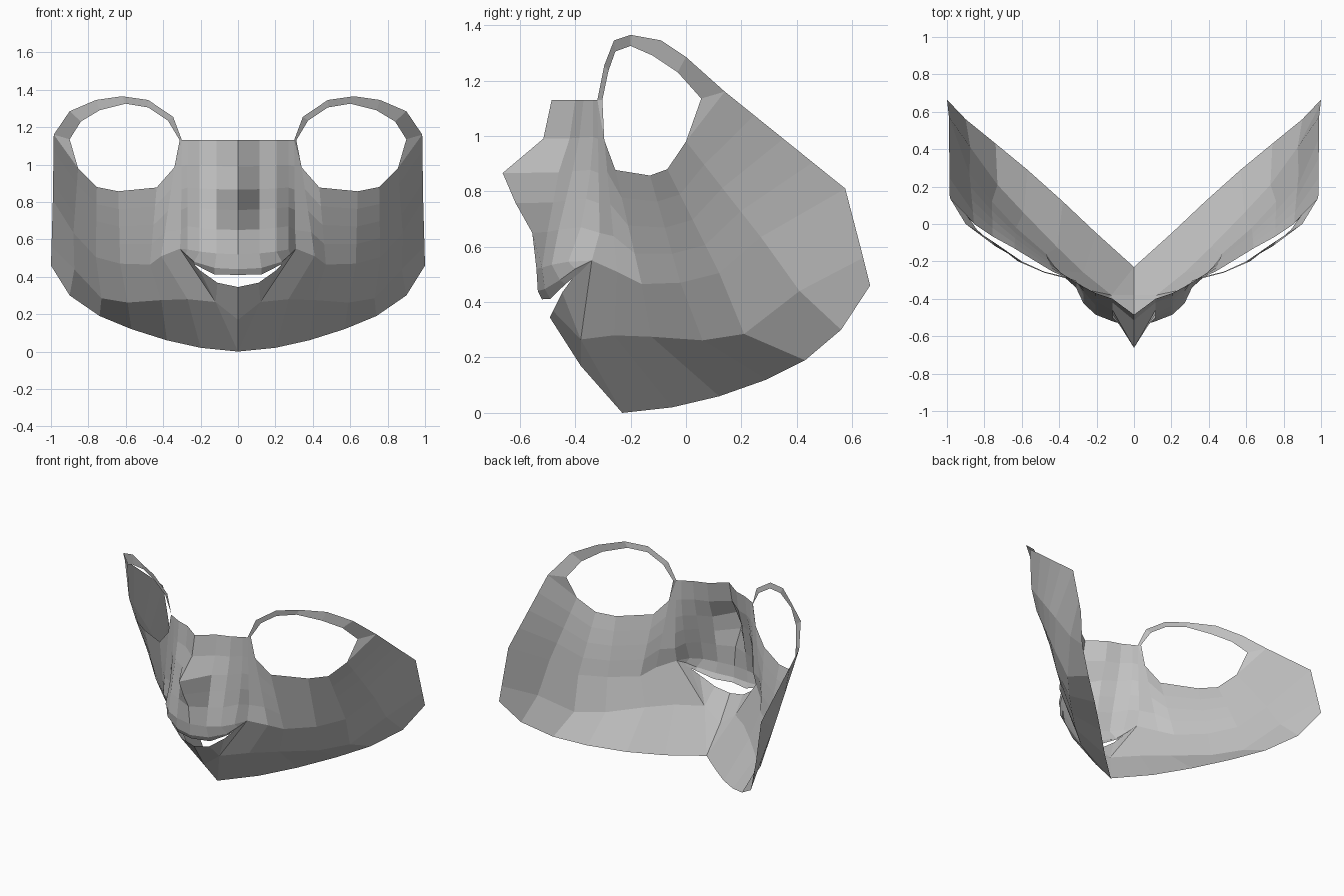
import bpy, bmesh
from mathutils import Vector

if "Cube" in bpy.data.objects:
    bpy.data.objects.remove(bpy.data.objects["Cube"])

grey = bpy.data.materials.new("mask_grey")
grey.diffuse_color = (0.54, 0.54, 0.54, 1)
grey.use_nodes = True
grey.node_tree.nodes["Principled BSDF"].inputs["Base Color"].default_value = grey.diffuse_color


def make(name, faces):
    """Flat-shaded half shell from corner lists, mirrored over x."""
    bm = bmesh.new()
    for f in faces:
        bm.faces.new([bm.verts.new(p) for p in f])
    bmesh.ops.remove_doubles(bm, verts=bm.verts, dist=0.0005)
    me = bpy.data.meshes.new(name)
    bm.to_mesh(me)
    bm.free()
    me.materials.append(grey)
    ob = bpy.data.objects.new(name, me)
    bpy.context.collection.objects.link(ob)
    m = ob.modifiers.new("mirror", "MIRROR")
    m.use_clip = True
    m.merge_threshold = 0.0005
    return ob


def blend(a, b, t):
    """Row of points part of the way from row a to row b."""
    return [Vector(p).lerp(Vector(q), t) for p, q in zip(a, b)]


def strip(a, b, steps=1):
    """Quads between two rows of equal length, split into even steps."""
    out = []
    for s in range(steps):
        lo, hi = blend(a, b, s / steps), blend(a, b, (s + 1) / steps)
        for i in range(len(a) - 1):
            quad = []
            for p in (lo[i], lo[i + 1], hi[i + 1], hi[i]):
                if all((p - q).length > 0.001 for q in quad):
                    quad.append(p)
            if len(quad) > 2:
                out.append(quad)
    return out


corner = (.31, -.34, .55)        # corner of the mouth
crease = (.305, -.312, .65)      # fold between muzzle and cheek
bridge = (.30, -.32, 1.13)       # top of the nose bridge, at the eye
temple = (.985, .14, 1.16)       # outer top of the cheek
eye_outer = (.90, .055, 1.135)   # outer end of the eye opening

# Cheek rows, running from the front to the back edge
jaw = [(0, -.23, 0), (.2, -.05, .02), (.38, .12, .06), (.57, .29, .12),
       (.74, .43, .19), (.90, .56, .30), (1, .665, .46)]
low = [(.12, -.38, .265), (.27, -.26, .28), (.41, -.125, .275), (.59, .06, .262),
       (.73, .21, .285), (.875, .41, .44), (.997, .64, .56)]
mid = [corner, (.41, -.25, .51), (.47, -.16, .465), (.63, -.02, .47),
       (.76, .12, .505), (.88, .27, .635), (.99, .575, .81)]
eye_low = [bridge, (.34, -.295, .985), (.435, -.255, .877), (.64, -.13, .857),
           (.755, -.067, .88), (.855, 0, .98), temple]
upper = [Vector(crease)] + blend(mid, eye_low, .27)[1:]
make("cheek", strip(jaw, low) + strip(low, mid) + strip(mid, upper)
     + strip(upper, eye_low, 3) + [[eye_low[5], temple, eye_outer]])

# Thin rim over the eye opening
rim_in = [(.312, -.302, 1.13), (.375, -.28, 1.235), (.48, -.255, 1.305),
          (.60, -.2, 1.325), (.74, -.12, 1.29), (.84, -.03, 1.23), eye_outer]
rim_out = [bridge, (.347, -.295, 1.255), (.48, -.26, 1.345), (.62, -.2, 1.365),
           (.76, -.09, 1.345), (.90, 0, 1.285), temple]
make("eye_rim", strip(rim_in, rim_out) + [[bridge, rim_in[0], eye_low[1]]])

# Muzzle: each row gives its height and its depths from the ridge outwards
xs = (0, .115, .205, .27)
muzzle = []
for z, *ys in ((1.13, -.485, -.40, -.37, -.335),
               (.99, -.515, -.42, -.385, -.335),
               (.866, -.662, -.46, -.41, -.345),
               (.757, -.615, -.48, -.435, -.36),
               (.65, -.555, -.50, -.46, -.38),
               (.52, -.54, -.52, -.485, -.425)):
    t = (1.13 - z) / .48
    row = [(x, y, z + .025 * t * (x / .3) ** 2) for x, y in zip(xs, ys)]
    edge = Vector(bridge).lerp(Vector(crease), t) if t < 1.1 else corner
    muzzle.append(row + [edge])
# Upper lip, rolled under at the mouth opening
muzzle.append([(0, -.535, .44), (.125, -.51, .447), (.235, -.455, .48),
               (.28, -.40, .52), corner])
muzzle.append([(0, -.52, .41), (.125, -.49, .412), (.23, -.435, .465),
               (.27, -.385, .505), corner])
make("muzzle", [f for a, b in zip(muzzle, muzzle[1:]) for f in strip(a, b)])

# Chin and lower lip
chin = (0, -.38, .17)
lip = [(0, -.492, .345), (.11, -.48, .368), (.205, -.447, .435), (.25, -.41, .485), corner]
make("chin", [[jaw[0], low[0], chin], [chin, low[0], lip[1], lip[0]]]
     + [[low[0], b, a] for a, b in zip(lip[1:], lip[2:])])
